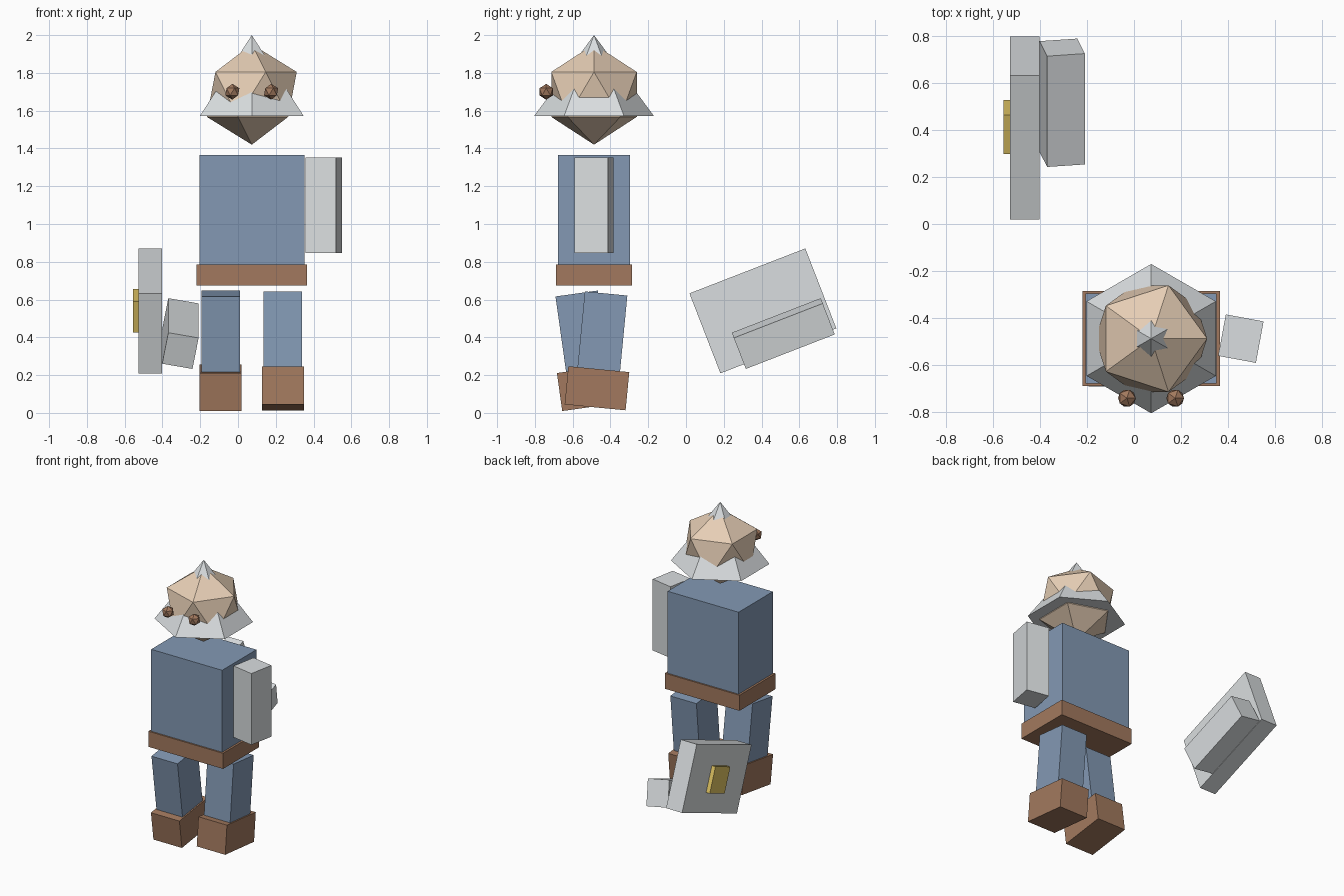
import bpy
from math import radians
from mathutils import Matrix, Vector

cube = bpy.data.objects.get("Cube")
if cube:
    bpy.data.objects.remove(cube, do_unlink=True)


def material(name, rgb):
    """Flat material from an sRGB colour given in 0-255."""
    linear = [((c / 255 + 0.055) / 1.055) ** 2.4 for c in rgb] + [1.0]
    mat = bpy.data.materials.new(name)
    mat.use_nodes = True
    mat.diffuse_color = linear
    bsdf = mat.node_tree.nodes["Principled BSDF"]
    bsdf.inputs["Base Color"].default_value = linear
    return mat


BLUE = material("blue cloth", (131, 153, 180))
BROWN = material("brown leather", (162, 121, 94))
GREY = material("light grey", (218, 222, 224))
SKIN = material("skin", (230, 206, 181))
GOLD = material("gold", (226, 198, 100))


def finish(name, mat):
    obj = bpy.context.object
    obj.name = obj.data.name = name
    obj.data.materials.append(mat)
    return obj


def box(name, mat, centre, size, turn=Matrix()):
    bpy.ops.mesh.primitive_cube_add(size=1)
    obj = finish(name, mat)
    obj.data.transform(Matrix.Diagonal((*size, 1)))
    obj.matrix_world = Matrix.Translation(centre) @ turn
    return obj


def ball(name, mat, centre, radius):
    bpy.ops.mesh.primitive_ico_sphere_add(subdivisions=1, radius=radius, location=centre)
    return finish(name, mat)


def rot(axis, degrees):
    return Matrix.Rotation(radians(degrees), 4, axis)


MID_X, MID_Y = 0.073, -0.487

# Head, with a six-sided cone of hair poking through it
ball("head", SKIN, (MID_X, MID_Y, 1.686), 0.266)
bpy.ops.mesh.primitive_cone_add(vertices=6, radius1=0.317, depth=0.428,
                                location=(MID_X, MID_Y, 1.786))
finish("hair", GREY)
for side, x in (("right", -0.03), ("left", 0.175)):
    ball(side + "_eye", BROWN, (x, -0.74, 1.70), 0.042)

# Torso and belt
box("torso", BLUE, (MID_X, MID_Y, 1.06), (0.556, 0.383, 0.61))
box("belt", BROWN, (MID_X, MID_Y, 0.73), (0.585, 0.404, 0.11))

# Legs in mid-stride: hip is the centre of the leg's top face
for side, x, hip_y, swing in (("left", 0.238, -0.423, -5.5), ("right", -0.092, -0.579, 8)):
    turn = rot('X', swing)
    hip = Vector((x, hip_y, 0.632))
    down = turn @ Vector((0, 0, -1))
    box(side + "_leg", BLUE, hip + down * 0.22, (0.204, 0.226, 0.44), turn)
    box(side + "_boot", BROWN, hip + down * 0.504, (0.223, 0.324, 0.203), turn)

# Arms: the left hangs down, the right is raised behind
box("left_arm", GREY, (0.454, MID_Y, 1.10), (0.163, 0.179, 0.505), rot('Z', -10.5))
tilt = rot('X', 21.2)
box("right_arm", GREY, (-0.305, 0.515, 0.42), (0.163, 0.505, 0.179), tilt @ rot('Y', 10.5))

# Shield with a square boss
box("shield", GREY, (-0.464, 0.407, 0.54), (0.125, 0.658, 0.454), tilt)
box("shield_boss", GOLD, (-0.538, 0.412, 0.54), (0.034, 0.178, 0.178), tilt)
